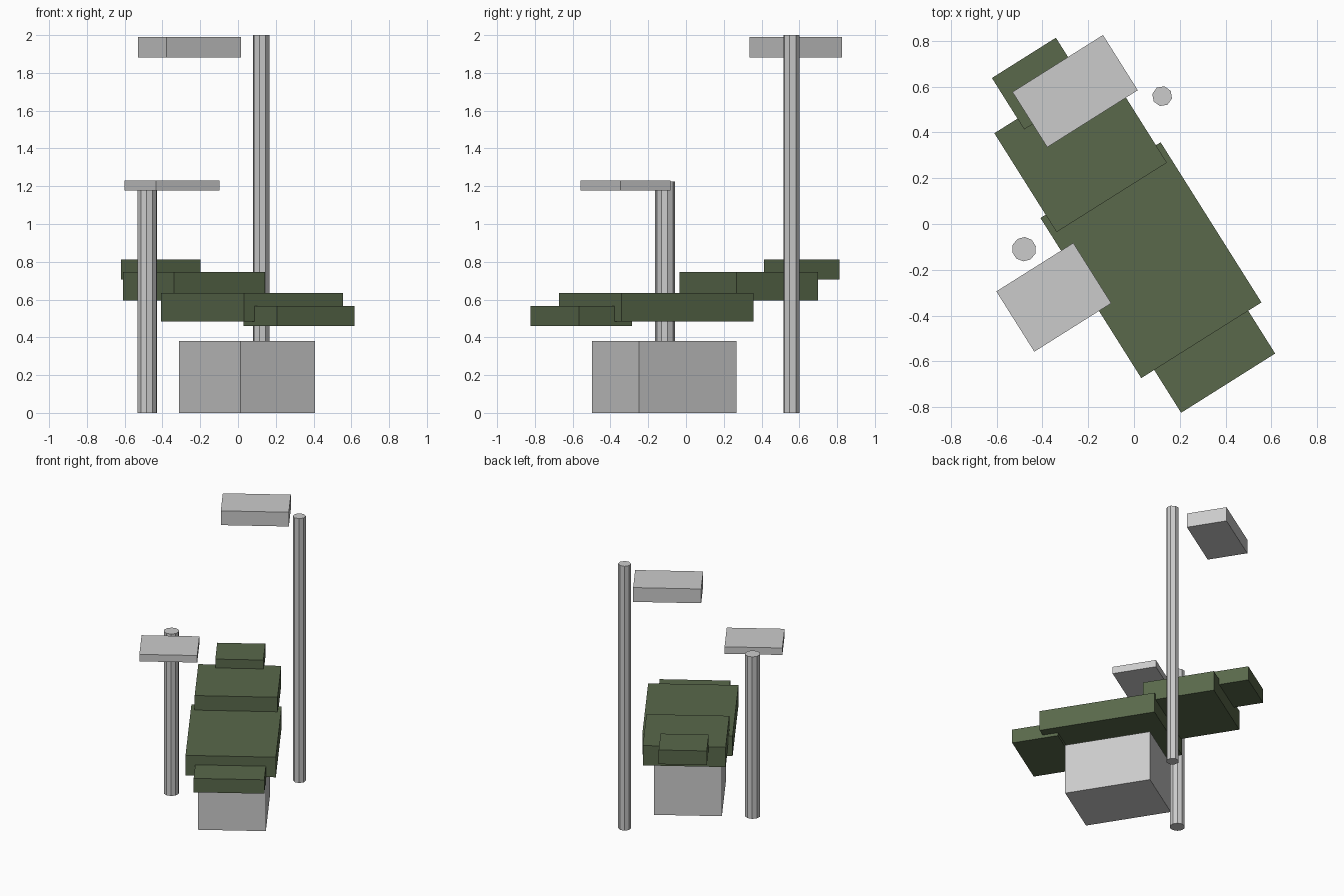
import bpy, math

if "Cube" in bpy.data.objects:
    bpy.data.objects.remove(bpy.data.objects["Cube"])

TURN = math.radians(32.2)  # whole chair is turned on the floor

green = bpy.data.materials.new("green_upholstery")
green.diffuse_color = (0.10, 0.14, 0.07, 1)
green.use_nodes = True
green.node_tree.nodes["Principled BSDF"].inputs["Base Color"].default_value = green.diffuse_color


def box(name, centre, width, length, z0, z1, mat=None):
    bpy.ops.mesh.primitive_cube_add(
        size=1, location=(*centre, (z0 + z1) / 2), rotation=(0, 0, TURN))
    ob = bpy.context.object
    ob.name = name
    ob.scale = (width, length, z1 - z0)
    bpy.ops.object.transform_apply(location=False, rotation=False, scale=True)
    if mat:
        ob.data.materials.append(mat)
    return ob


def pole(name, centre, radius, height, sides):
    bpy.ops.mesh.primitive_cylinder_add(
        vertices=sides, radius=radius, depth=height,
        location=(*centre, height / 2), rotation=(0, 0, TURN))
    bpy.context.object.name = name


# Chair: base block and stepped cushions
box("base", (0.047, -0.115), 0.467, 0.61, 0, 0.38)
box("footrest", (0.323, -0.555), 0.485, 0.33, 0.46, 0.565, green)
box("seat", (0.074, -0.158), 0.62, 0.826, 0.483, 0.635, green)
box("backrest", (-0.233, 0.332), 0.569, 0.51, 0.595, 0.745, green)
box("headrest", (-0.41, 0.613), 0.33, 0.265, 0.705, 0.812, green)

# Instrument tray and its post
box("tray", (-0.35, -0.32), 0.397, 0.311, 1.177, 1.23)
pole("tray_post", (-0.48, -0.11), 0.053, 1.225, 10)

# Lamp head and its post
box("lamp_head", (-0.257, 0.58), 0.467, 0.285, 1.882, 1.99)
pole("lamp_post", (0.123, 0.558), 0.044, 2.0, 8)
